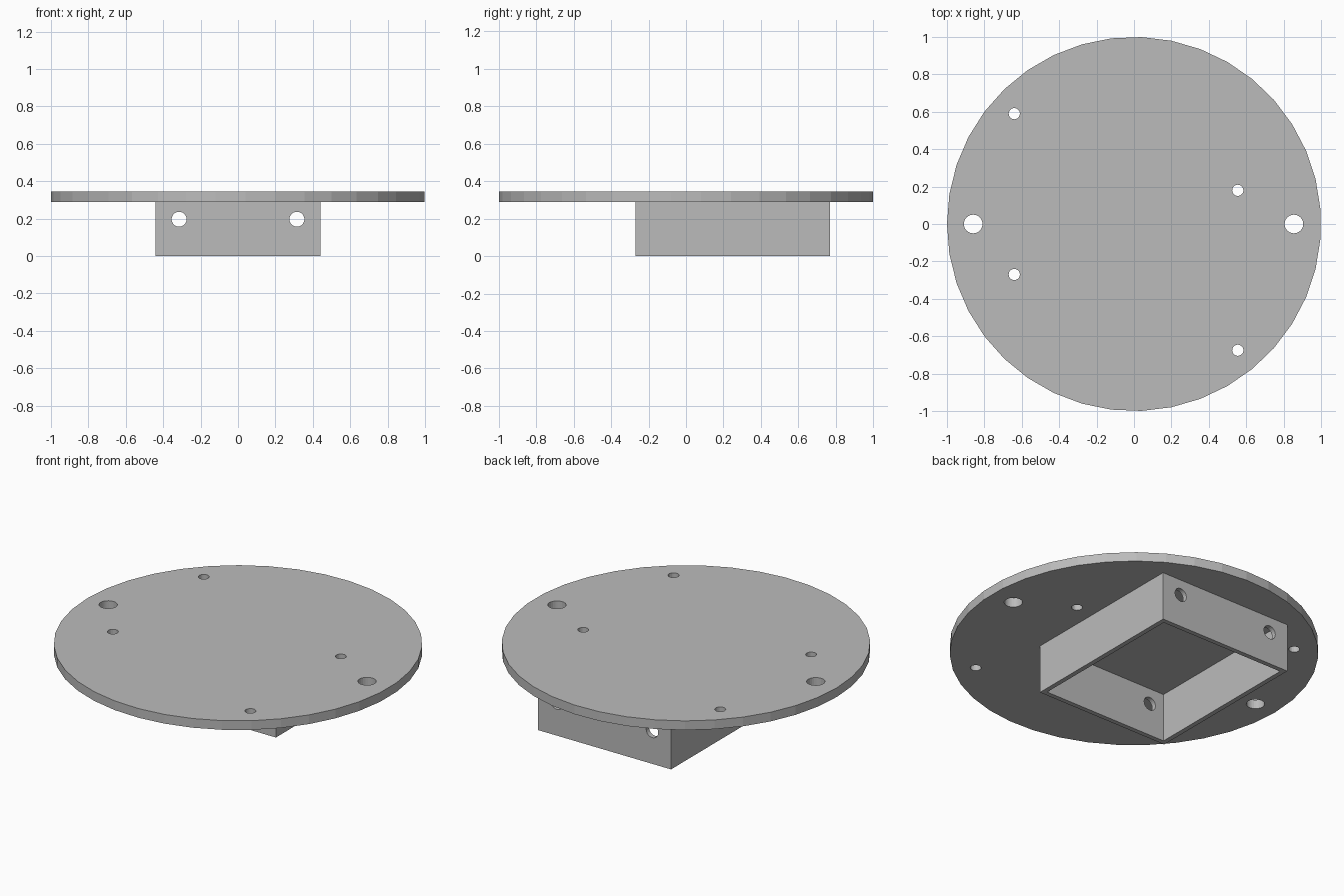
import bpy, bmesh
from math import radians
from mathutils import Matrix, Vector

default = bpy.data.objects.get("Cube")
if default:
    bpy.data.objects.remove(default, do_unlink=True)

# Single grey material
grey = bpy.data.materials.new("plain_grey")
grey.use_nodes = True
COLOUR = (0.5, 0.5, 0.5, 1)
grey.diffuse_color = COLOUR
grey.node_tree.nodes["Principled BSDF"].inputs["Base Color"].default_value = COLOUR


def make_object(name, bm):
    mesh = bpy.data.meshes.new(name)
    bm.to_mesh(mesh)
    bm.free()
    mesh.materials.append(grey)
    obj = bpy.data.objects.new(name, mesh)
    bpy.context.collection.objects.link(obj)
    return obj


def add_cylinder(bm, centre, radius, depth, sides, turn=Matrix.Identity(4)):
    bmesh.ops.create_cone(bm, cap_ends=True, segments=sides, radius1=radius,
                          radius2=radius, depth=depth,
                          matrix=Matrix.Translation(centre) @ turn)


def add_box(bm, low, high):
    low, high = Vector(low), Vector(high)
    place = Matrix.Translation((low + high) / 2) @ Matrix.Diagonal((high - low).to_4d())
    bmesh.ops.create_cube(bm, size=1, matrix=place)


def cut(obj, bm):
    """Subtract the cutter solids and bake the result."""
    cutter = make_object(obj.name + "_cutter", bm)
    cutter.hide_render = True
    mod = obj.modifiers.new("holes", 'BOOLEAN')
    mod.operation = 'DIFFERENCE'
    mod.solver = 'EXACT'
    mod.object = cutter
    bpy.context.view_layer.objects.active = obj
    bpy.ops.object.modifier_apply(modifier=mod.name)
    bpy.data.objects.remove(cutter, do_unlink=True)


BASE, TOP = 0.29, 0.345
MID = (BASE + TOP) / 2

# Round plate, one corner pointing to -x
bm = bmesh.new()
SIDES = 39
add_cylinder(bm, (0, 0, MID), 1, TOP - BASE, SIDES)
corner = min(bm.verts, key=lambda v: v.co.x).co
angle = Vector((-1, 0)).angle_signed(corner.to_2d())
bmesh.ops.rotate(bm, verts=bm.verts, matrix=Matrix.Rotation(angle, 3, 'Z'))
if min(v.co.x for v in bm.verts) > -0.9999:
    bmesh.ops.rotate(bm, verts=bm.verts, matrix=Matrix.Rotation(-2 * angle, 3, 'Z'))
plate = make_object("round_plate", bm)

# Two large and four small holes through the plate
bm = bmesh.new()
for x in (-0.86, 0.855):
    add_cylinder(bm, (x, 0, MID), 0.05, 0.3, 24)
for x, y in ((-0.64, 0.59), (-0.64, -0.27), (0.555, 0.18), (0.555, -0.675)):
    add_cylinder(bm, (x, y, MID), 0.03, 0.3, 20)
cut(plate, bm)

# Open rectangular frame beneath the plate
WALL = 0.028
X, FRONT, BACK = 0.44, -0.27, 0.77
bm = bmesh.new()
add_box(bm, (-X, FRONT, 0), (X, BACK, BASE))
frame = make_object("box_frame", bm)
bm = bmesh.new()
add_box(bm, (-X + WALL, FRONT + WALL, -0.1), (X - WALL, BACK - WALL, BASE + 0.1))
cut(frame, bm)

# Cross holes through the front and back walls
bm = bmesh.new()
for x in (-0.315, 0.315):
    add_cylinder(bm, (x, (FRONT + BACK) / 2, 0.197), 0.04, 1.5, 24,
                 Matrix.Rotation(radians(90), 4, 'X'))
cut(frame, bm)
